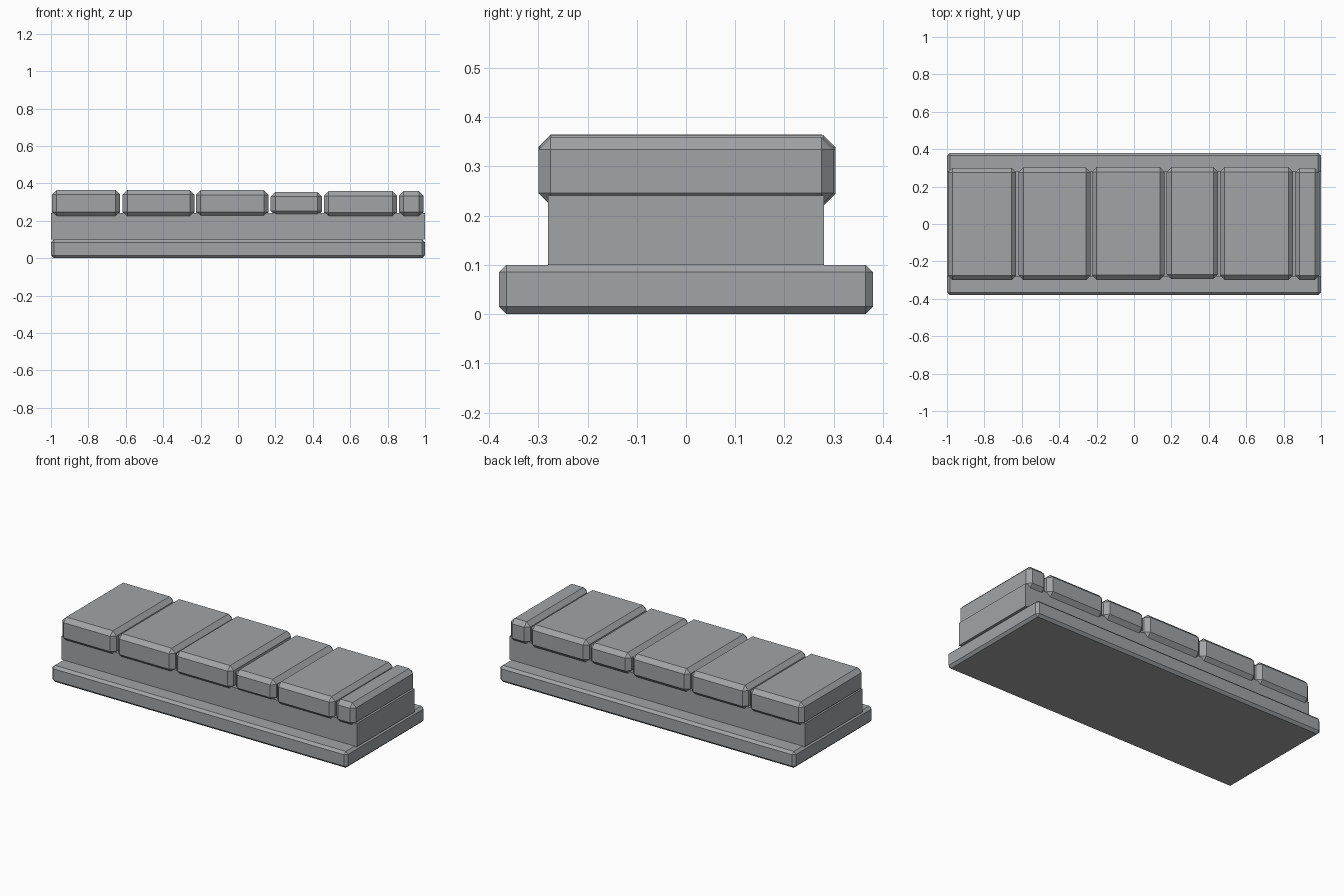
import bpy, bmesh
from mathutils import Vector

if "Cube" in bpy.data.objects:
    bpy.data.objects.remove(bpy.data.objects["Cube"])

# Dark stone grey shared by every part
stone = bpy.data.materials.new("dark_stone")
stone.diffuse_color = (0.36, 0.37, 0.38, 1)
stone.use_nodes = True
stone.node_tree.nodes["Principled BSDF"].inputs["Base Color"].default_value = stone.diffuse_color


def block(name, lo, hi, chamfer=0.0):
    """Flat-faced box between two corners, optionally chamfered on every edge."""
    lo, hi = Vector(lo), Vector(hi)
    bm = bmesh.new()
    bmesh.ops.create_cube(bm, size=1)
    for v in bm.verts:
        v.co = (lo + hi) / 2 + v.co * (hi - lo)
    if chamfer:
        bmesh.ops.bevel(bm, geom=bm.edges[:], offset=chamfer, segments=1,
                        affect='EDGES', profile=0.5)
    mesh = bpy.data.meshes.new(name)
    bm.to_mesh(mesh)
    bm.free()
    mesh.materials.append(stone)
    obj = bpy.data.objects.new(name, mesh)
    bpy.context.collection.objects.link(obj)
    return obj


# Wide plinth and the wall core standing on it
block("base_slab", (-1, -0.38, 0), (1, 0.38, 0.1), 0.015)
block("wall_core", (-1, -0.28, 0.1), (1, 0.28, 0.241))

# Row of uneven capstones: left, right, front, back, bottom, top
stones = [
    (-0.995, -0.630, -0.300, 0.300, 0.222, 0.365),
    (-0.617, -0.232, -0.300, 0.301, 0.221, 0.365),
    (-0.225, 0.163, -0.299, 0.304, 0.222, 0.364),
    (0.175, 0.449, -0.295, 0.304, 0.227, 0.355),
    (0.459, 0.850, -0.299, 0.304, 0.220, 0.359),
    (0.861, 0.992, -0.300, 0.300, 0.221, 0.359),
]
for i, (x0, x1, y0, y1, z0, z1) in enumerate(stones, 1):
    block(f"capstone_{i}", (x0, y0, z0), (x1, y1, z1), 0.025)
